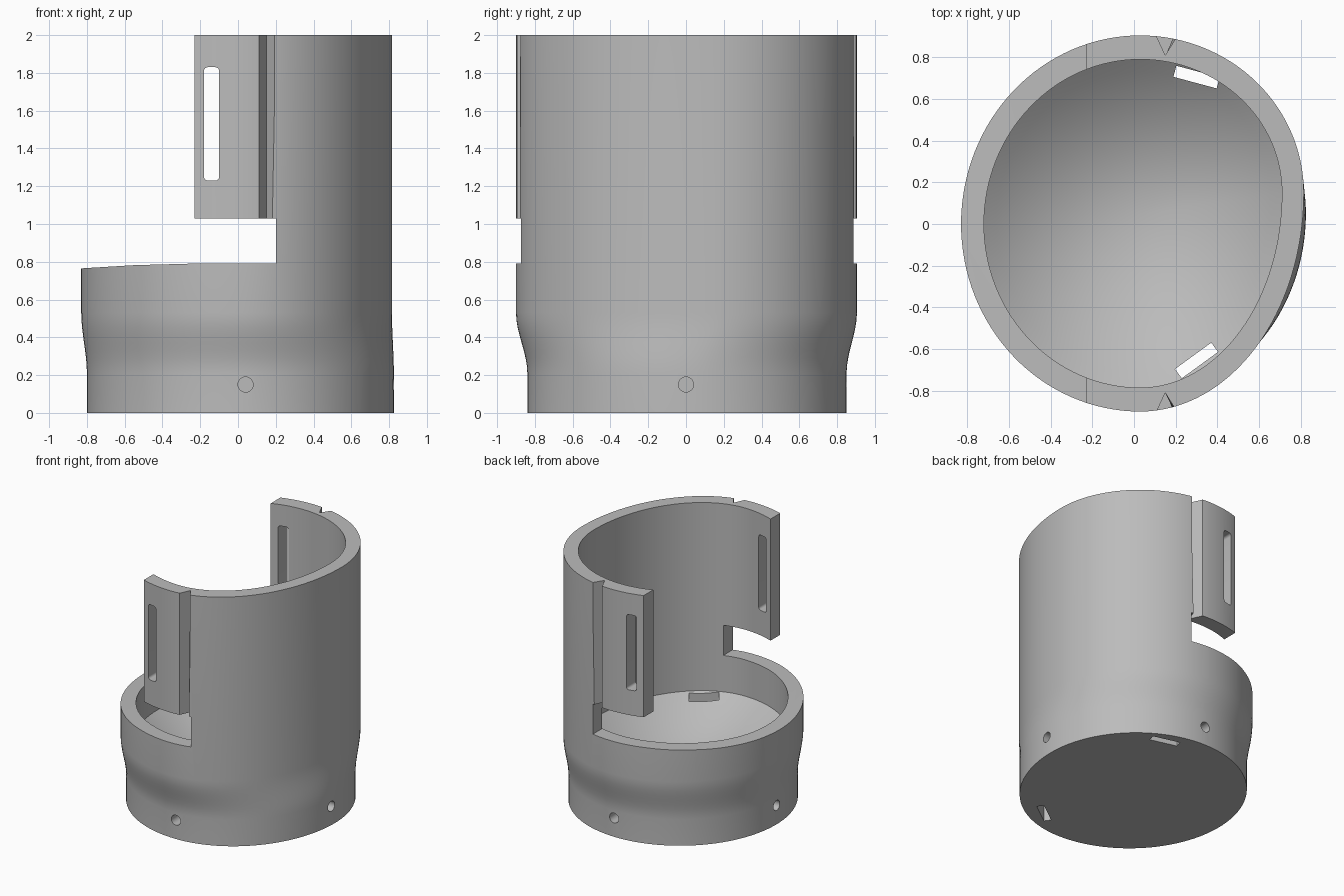
import bpy, bmesh
from math import cos, sin, pi, radians
from mathutils import Matrix

if "Cube" in bpy.data.objects:
    bpy.data.objects.remove(bpy.data.objects["Cube"])

SEG = 128
CX = 0.03  # x of the widest front-to-back line

grey = bpy.data.materials.new("plain_grey")
grey.use_nodes = True
grey.diffuse_color = (0.5, 0.5, 0.5, 1)
grey.node_tree.nodes["Principled BSDF"].inputs["Base Color"].default_value = (0.5, 0.5, 0.5, 1)


def outline(left, right, front, back, skew):
    """Egg-shaped outline; the +x extreme sits at y = skew."""
    pts = []
    for i in range(SEG):
        a = 2 * pi * i / SEG
        c, s = cos(a), sin(a)
        cy = skew if c > 0 else 0.0
        x = CX + c * ((right - CX) if c > 0 else (CX - left))
        y = cy + s * ((back - cy) if s > 0 else (front + cy))
        pts.append((x, y))
    return pts


def blend(p, q, t):
    return [(a[0] + (b[0] - a[0]) * t, a[1] + (b[1] - a[1]) * t) for a, b in zip(p, q)]


def make(name, bm):
    bmesh.ops.recalc_face_normals(bm, faces=bm.faces)
    mesh = bpy.data.meshes.new(name)
    bm.to_mesh(mesh)
    bm.free()
    obj = bpy.data.objects.new(name, mesh)
    mesh.materials.append(grey)
    bpy.context.collection.objects.link(obj)
    return obj


def loft(name, rings):
    """Closed solid through rings of matching 3D points."""
    bm = bmesh.new()
    loops = [[bm.verts.new(p) for p in ring] for ring in rings]
    n = len(loops[0])
    for a, b in zip(loops, loops[1:]):
        for i in range(n):
            j = (i + 1) % n
            bm.faces.new((a[i], a[j], b[j], b[i]))
    bm.faces.new(loops[0])
    bm.faces.new(loops[-1])
    return make(name, bm)


def box(name, size, matrix, bevel=0.0):
    bm = bmesh.new()
    bmesh.ops.create_cube(bm, size=1)
    bmesh.ops.scale(bm, vec=size, verts=bm.verts)
    if bevel:
        edges = [e for e in bm.edges if abs((e.verts[0].co - e.verts[1].co).y) > 0.1]
        bmesh.ops.bevel(bm, geom=edges, offset=bevel, segments=4, profile=0.5, affect='EDGES')
    bmesh.ops.transform(bm, matrix=matrix, verts=bm.verts)
    return make(name, bm)


# Shell: foot, flared shoulder, straight wall, bowl-shaped floor
foot = outline(-0.80, 0.825, 0.84, 0.85, 0.05)
wall = outline(-0.83, 0.815, 0.90, 0.905, 0.15)
bore = outline(-0.72, 0.71, 0.785, 0.79, 0.15)
centre = [(CX, 0.05)] * SEG


def at(points, z):
    return [(x, y, z) for x, y in points]


rings = [at(foot, 0), at(foot, 0.21)]
for i in range(1, 9):
    t = i / 8
    rings.append(at(blend(foot, wall, t * t * (3 - 2 * t)), 0.21 + 0.32 * t))
rings += [at(wall, 2), at(bore, 2)]
for i in range(13):
    r = 1 - i / 12.5
    rings.append(at(blend(centre, bore, r), 0.2 + 0.3 * r * r))
shell = loft("cup_body", rings)

# Side opening that leaves two arms above a low rim
profile = [(-1.2, 0.75), (-0.83, 0.765), (-0.55, 0.782), (-0.25, 0.79), (0.2, 0.79),
           (0.2, 1.03), (-0.23, 1.03), (-0.23, 2.2), (-1.2, 2.2)]
cutters = [loft("opening_cutter", [[(x, y, z) for x, z in profile] for y in (-1.2, 1.2)])]

# Tapered V grooves that form the living hinges of the arms
for side, s in (("front", -1), ("back", 1)):
    cutters.append(loft(side + "_groove_cutter", [
        [(0.095, s * 0.93, z), (0.15, s * 0.81, z), (edge, s * 0.93, z)]
        for z, edge in ((0.9, 0.2), (2.1, 0.225))]))

# Strap windows through both arms
cutters.append(box("window_cutter", (0.08, 2.4, 0.6),
                   Matrix.Translation((-0.14, 0, 1.53)), 0.02))

# Slots through the floor
for side, y, angle in (("front", -0.655, 36), ("back", 0.705, -15)):
    place = Matrix.Translation((0.3, y, 0.2)) @ Matrix.Rotation(radians(angle), 4, 'Z')
    cutters.append(box(side + "_slot_cutter", (0.215, 0.055, 0.9), place))

# Four blind screw holes around the foot
for x, y, axis in ((0.04, -0.85, 'X'), (0.04, 0.85, 'X'), (-0.8, 0, 'Y'), (0.825, 0, 'Y')):
    bm = bmesh.new()
    bmesh.ops.create_cone(bm, cap_ends=True, segments=24, radius1=0.04, radius2=0.04, depth=0.2,
                          matrix=Matrix.Translation((x, y, 0.15)) @ Matrix.Rotation(pi / 2, 4, axis))
    cutters.append(make("hole_cutter", bm))

bpy.context.view_layer.objects.active = shell
for cutter in cutters:
    mod = shell.modifiers.new(cutter.name, 'BOOLEAN')
    mod.object = cutter
    mod.operation = 'DIFFERENCE'
    mod.solver = 'EXACT'
    bpy.ops.object.modifier_apply(modifier=mod.name)
for cutter in cutters:
    bpy.data.objects.remove(cutter)

bpy.ops.object.select_all(action='DESELECT')
shell.select_set(True)
bpy.ops.object.shade_smooth_by_angle(angle=radians(25))
